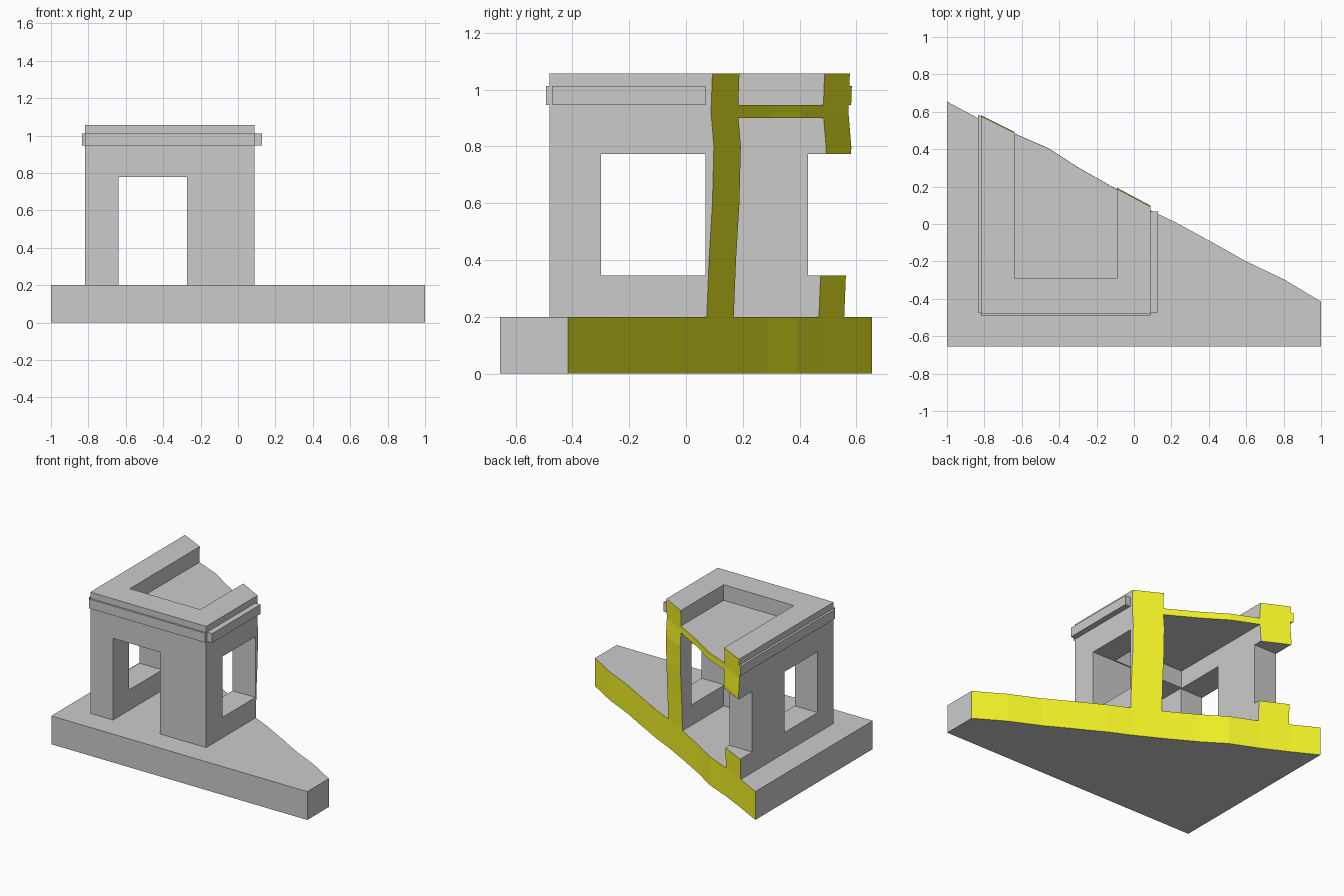
import bpy, bmesh

if "Cube" in bpy.data.objects:
    bpy.data.objects.remove(bpy.data.objects["Cube"])


def obj_from_bm(name, bm):
    bmesh.ops.recalc_face_normals(bm, faces=bm.faces)
    me = bpy.data.meshes.new(name)
    bm.to_mesh(me)
    bm.free()
    ob = bpy.data.objects.new(name, me)
    bpy.context.collection.objects.link(ob)
    return ob


def box(name, x0, x1, y0, y1, z0, z1):
    bm = bmesh.new()
    bmesh.ops.create_cube(bm, size=1)
    for v in bm.verts:
        v.co = ((x0, x1)[v.co.x > 0], (y0, y1)[v.co.y > 0], (z0, z1)[v.co.z > 0])
    return obj_from_bm(name, bm)


def boolean(target, tool, op='DIFFERENCE', keep=False):
    mod = target.modifiers.new(op, 'BOOLEAN')
    mod.operation, mod.solver, mod.object = op, 'EXACT', tool
    bpy.context.view_layer.objects.active = target
    bpy.ops.object.modifier_apply(modifier=mod.name)
    if not keep:
        bpy.data.objects.remove(tool)


# broken edge: wavy plan line, leaning slightly with height
plan = [(-1.1, .70), (-1, .655), (-.82, .558), (-.64, .468), (-.46, .39), (-.3, .287),
        (-.09, .168), (.09, .072), (.22, .01), (.44, -.11), (.6, -.2), (.8, -.295),
        (1, -.415), (1.1, -.475)]
lean = [(-.1, 0), (.2, 0), (.4, .008), (.6, .02), (.8, .025), (.92, .015), (1.06, .02), (1.2, .02)]
bm = bmesh.new()
grid = [[bm.verts.new((x, y + dy, z)) for x, y in plan] for z, dy in lean]
for lo, hi in zip(grid, grid[1:]):
    for i in range(len(plan) - 1):
        bm.faces.new((lo[i], lo[i + 1], hi[i + 1], hi[i]))
ext = bmesh.ops.extrude_face_region(bm, geom=bm.faces[:])
for v in ext['geom']:
    if isinstance(v, bmesh.types.BMVert):
        v.co.y = 1.5
fracture = obj_from_bm("fracture_cutter", bm)
fracture.hide_render = True

# plinth and solid house block
building = box("broken_house", -1, 1, -.655, .9, 0, .2)
boolean(building, box("house_block", -.818, .088, -.48, .85, .1, 1.056), 'UNION')

# room, roof recess, door and side windows
voids = [(-.64, -.09, -.292, 1.2, .2, .9),
         (-.64, -.09, -.292, 1.2, .946, 1.2),
         (-.64, -.272, -.6, -.2, .2, .777),
         (-1.1, .3, -.3, .068, .345, .774),
         (-1.1, -.5, .43, 1.2, .345, .774)]
for v in voids:
    boolean(building, box("void", *v))
boolean(building, fracture, keep=True)

# trim strips around the top
box("front_trim", -.818, .088, -.493, -.48, .946, 1.012)
left_trim = box("left_trim", -.834, -.818, -.472, .85, .946, 1.012)
box("right_trim", .088, .128, -.472, .068, .946, 1.012)
boolean(left_trim, fracture)

# yellow on the broken faces, the only ones off the main axes
grey = bpy.data.materials.new("stone")
yellow = bpy.data.materials.new("fracture_yellow")
grey.diffuse_color = (.8, .8, .8, 1)
grey.use_nodes = True
grey.node_tree.nodes["Principled BSDF"].inputs["Base Color"].default_value = grey.diffuse_color
yellow.diffuse_color = (.9, .9, .02, 1)
yellow.use_nodes = True
yellow.node_tree.nodes["Principled BSDF"].inputs["Base Color"].default_value = yellow.diffuse_color
for ob in (building, left_trim):
    ob.data.materials.clear()
    ob.data.materials.append(grey)
    ob.data.materials.append(yellow)
    for f in ob.data.polygons:
        f.material_index = int(f.normal.y > .5 and f.normal.x > .1)
